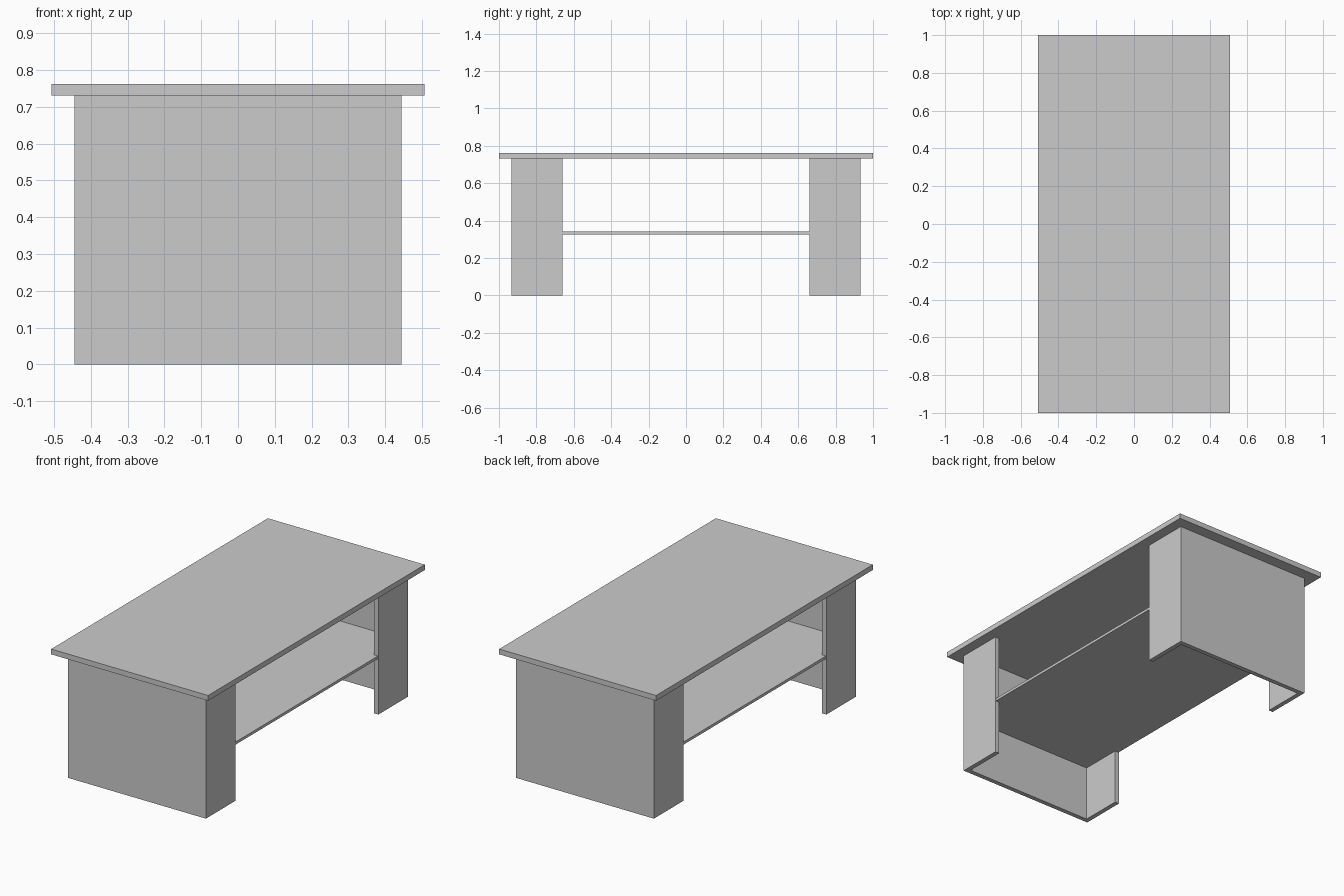
import bpy, bmesh

if "Cube" in bpy.data.objects:
    bpy.data.objects.remove(bpy.data.objects["Cube"])


def prism(name, outline, z0, z1):
    """Extrude a flat xy outline from z0 up to z1."""
    bm = bmesh.new()
    face = bm.faces.new([bm.verts.new((x, y, z0)) for x, y in outline])
    ext = bmesh.ops.extrude_face_region(bm, geom=[face])
    top = [v for v in ext["geom"] if isinstance(v, bmesh.types.BMVert)]
    bmesh.ops.translate(bm, verts=top, vec=(0, 0, z1 - z0))
    bmesh.ops.recalc_face_normals(bm, faces=bm.faces)
    mesh = bpy.data.meshes.new(name)
    bm.to_mesh(mesh)
    bm.free()
    obj = bpy.data.objects.new(name, mesh)
    bpy.context.collection.objects.link(obj)
    return obj


def rect(hx, hy):
    return [(-hx, -hy), (hx, -hy), (hx, hy), (-hx, hy)]


TOP_Z = 0.762
UNDER_Z = 0.731
LEG_X = 0.445
LEG_OUT, LEG_IN = 0.932, 0.66
THICK = 0.027

# Table top
prism("table_top", rect(0.507, 1.0), UNDER_Z, TOP_Z)

# U-shaped end supports, open towards the middle
for name, s in (("front_leg", -1), ("back_leg", 1)):
    xi = LEG_X - THICK
    yi = LEG_OUT - THICK
    u = [(-LEG_X, LEG_OUT), (LEG_X, LEG_OUT), (LEG_X, LEG_IN), (xi, LEG_IN),
         (xi, yi), (-xi, yi), (-xi, LEG_IN), (-LEG_X, LEG_IN)]
    prism(name, [(x, s * y) for x, y in u], 0.0, UNDER_Z)

# Shelf, housed in the supports and reaching both end panels
prism("shelf", rect(LEG_X - 0.003, LEG_OUT - THICK), 0.325, 0.341)
